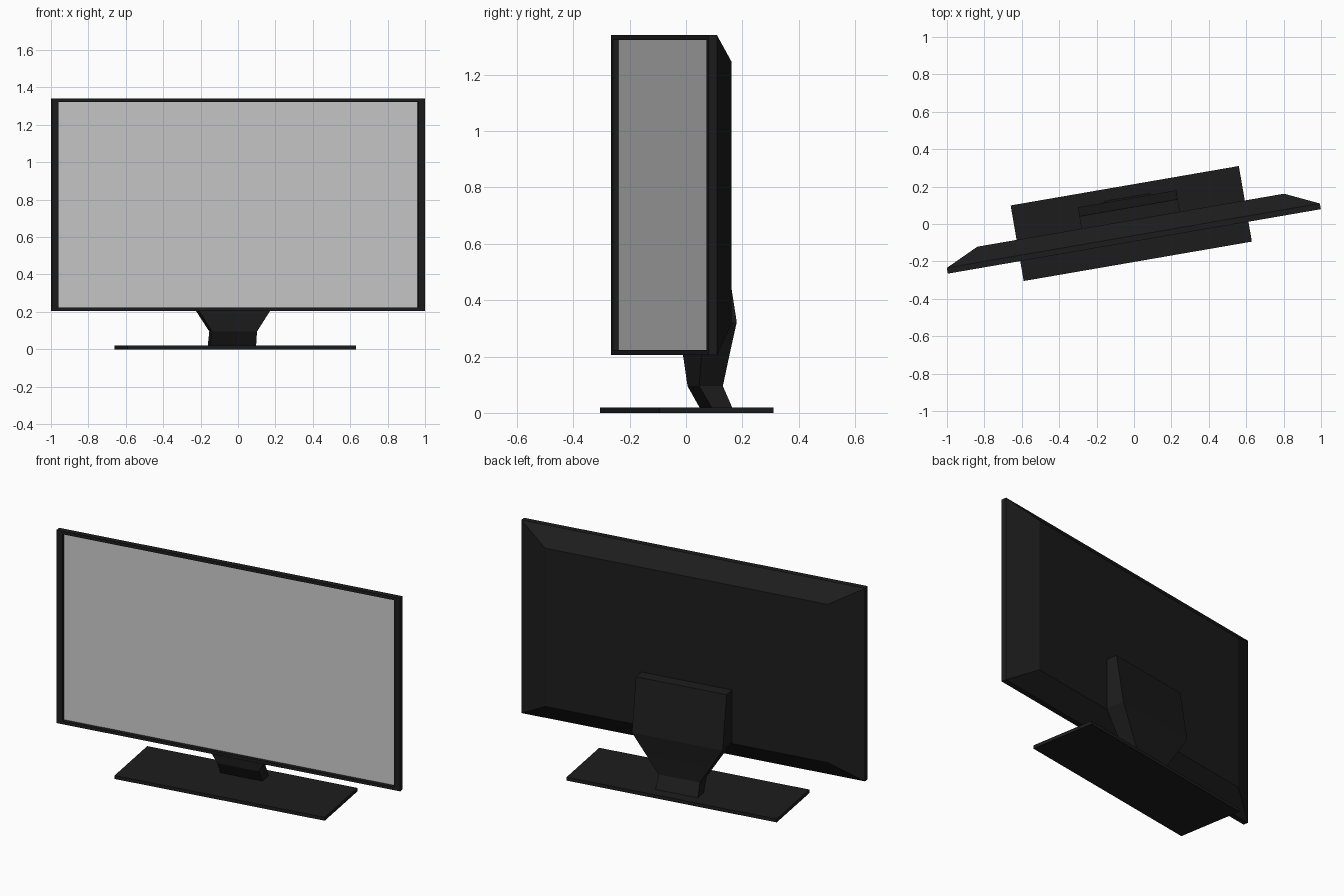
import bpy, bmesh, math

if "Cube" in bpy.data.objects:
    bpy.data.objects.remove(bpy.data.objects["Cube"])

TURN = math.radians(9.8)   # whole set is swivelled about z
CU = -0.014                # centre line along the width

black = bpy.data.materials.new("black_plastic")
black.diffuse_color = (0.012, 0.012, 0.012, 1)
black.use_nodes = True
black.node_tree.nodes["Principled BSDF"].inputs["Base Color"].default_value = black.diffuse_color


def loft(name, rings, mat=None, caps=(True, True)):
    """Skin a series of four-point rings into a closed flat-faced solid."""
    bm = bmesh.new()
    loops = [[bm.verts.new(p) for p in ring] for ring in rings]
    for a, b in zip(loops, loops[1:]):
        for i in range(4):
            j = (i + 1) % 4
            bm.faces.new((a[i], a[j], b[j], b[i]))
    if caps[0]:
        bm.faces.new(loops[0][::-1])
    if caps[1]:
        bm.faces.new(loops[-1])
    if len(rings) > 1:
        bmesh.ops.recalc_face_normals(bm, faces=bm.faces)
    me = bpy.data.meshes.new(name)
    bm.to_mesh(me)
    bm.free()
    ob = bpy.data.objects.new(name, me)
    ob.rotation_euler.z = TURN
    bpy.context.collection.objects.link(ob)
    if mat:
        me.materials.append(mat)
    return ob


def upright(w, z0, z1, y):
    """Ring standing in the xz plane."""
    return [(CU - w, y, z0), (CU + w, y, z0), (CU + w, y, z1), (CU - w, y, z1)]


def level(w, y0, y1, z):
    """Ring lying in the xy plane."""
    return [(CU - w, y0, z), (CU + w, y0, z), (CU + w, y1, z), (CU - w, y1, z)]


# Casing: recessed bezel, thin rim, tapered back
recess = upright(0.977, 0.223, 1.322, -0.071)
loft("casing", [
    recess,
    upright(0.977, 0.223, 1.322, -0.092),
    upright(1.012, 0.205, 1.340, -0.092),
    upright(1.012, 0.205, 1.340, -0.061),
    upright(0.832, 0.315, 1.245, 0.023),
], black, caps=(False, True))

# Display panel at the bottom of the recess, facing the front
loft("screen", [recess], caps=(False, True))

# Stand neck: bent foot flaring into the plate on the back
loft("stand_neck", [
    level(0.125, 0.075, 0.149, 0.015),
    level(0.122, 0.029, 0.114, 0.095),
    level(0.189, 0.025, 0.125, 0.200),
    level(0.267, 0.020, 0.139, 0.322),
    level(0.267, 0.020, 0.090, 0.630),
], black)

# Base plate
loft("base", [
    level(0.619, -0.2, 0.21, 0.0),
    level(0.619, -0.2, 0.21, 0.02),
], black)
